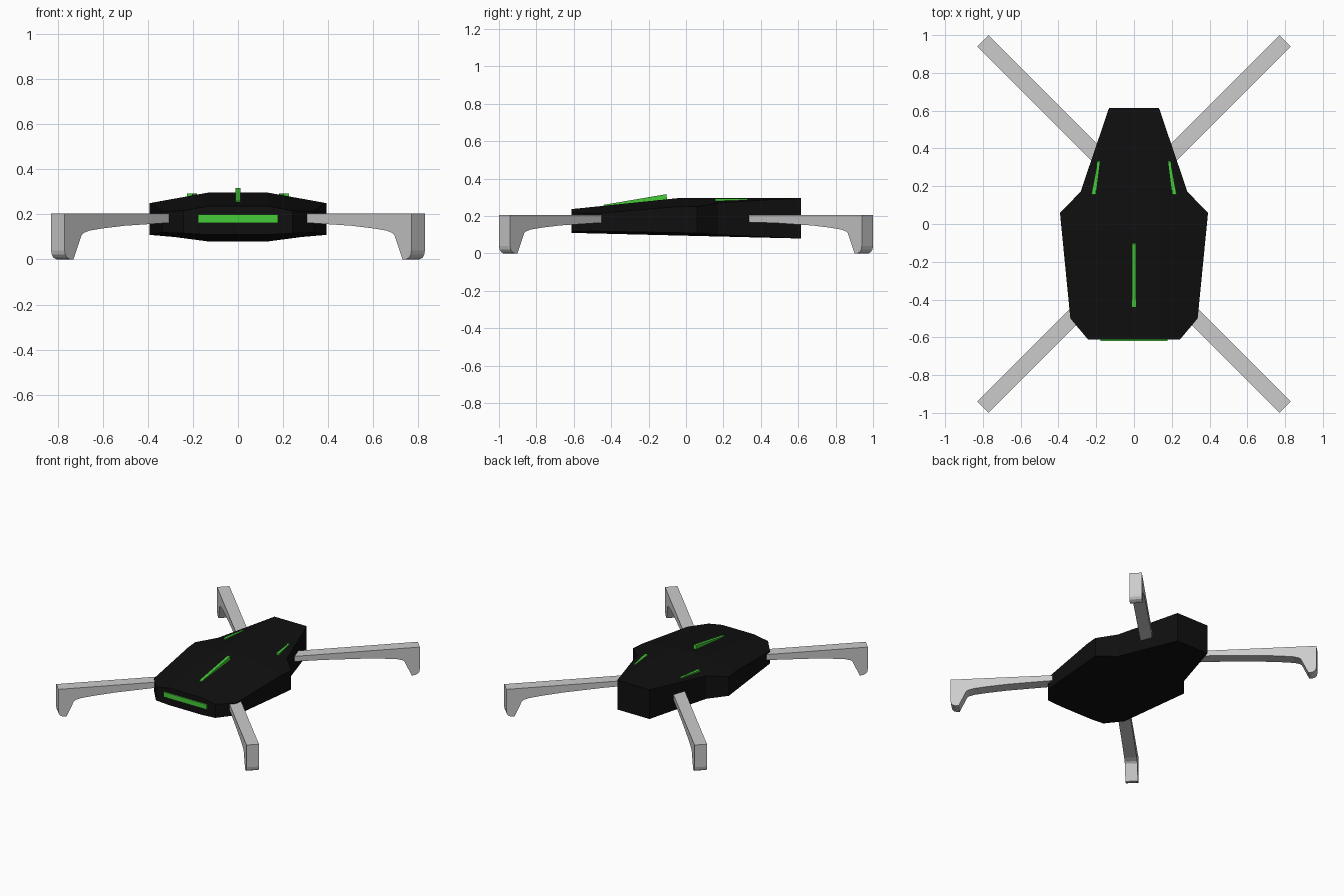
import bpy, bmesh
from mathutils import Vector

if "Cube" in bpy.data.objects:
    bpy.data.objects.remove(bpy.data.objects["Cube"])


def material(name, rgb):
    m = bpy.data.materials.new(name)
    m.diffuse_color = (*rgb, 1)
    m.use_nodes = True
    m.node_tree.nodes["Principled BSDF"].inputs["Base Color"].default_value = m.diffuse_color
    return m


black = material("black_shell", (0.005, 0.005, 0.005))
green = material("green_light", (0.06, 0.6, 0.04))


def finish(name, bm, mat=None):
    bmesh.ops.recalc_face_normals(bm, faces=bm.faces)
    me = bpy.data.meshes.new(name)
    bm.to_mesh(me)
    bm.free()
    ob = bpy.data.objects.new(name, me)
    bpy.context.collection.objects.link(ob)
    if mat:
        me.materials.append(mat)
    return ob


def prism(points, offset):
    """Extrude a closed polygon of 3D points along an offset vector."""
    bm = bmesh.new()
    face = bm.faces.new([bm.verts.new(p) for p in points])
    new = bmesh.ops.extrude_face_region(bm, geom=[face])["geom"]
    bmesh.ops.translate(bm, vec=Vector(offset),
                        verts=[v for v in new if isinstance(v, bmesh.types.BMVert)])
    return bm


# Body: faceted shell, flat along the middle, falling towards sides and nose
def top_z(x, y):
    return 0.297 - 0.103 * max(0, -0.03 - y) - 0.18 * max(0, abs(x) - 0.132)


def bottom_z(x, y):
    return 0.095 - 0.0245 * y + 0.06 * max(0, abs(x) - 0.132)


half = [(0.132, 0.615), (0.283, 0.17), (0.392, 0.06), (0.337, -0.5), (0.243, -0.612)]
outline = half + [(-x, y) for x, y in reversed(half)]
bm = prism([(x, y, 0) for x, y in outline], (0, 0, 1))
for co, no in (((0.132, 0, 0), (1, 0, 0)), ((-0.132, 0, 0), (1, 0, 0)),
               ((0, -0.03, 0), (0, 1, 0))):
    bmesh.ops.bisect_plane(bm, geom=bm.verts[:] + bm.edges[:] + bm.faces[:],
                           plane_co=co, plane_no=no, dist=1e-4)
for v in bm.verts:
    v.co.z = (top_z if v.co.z > 0.5 else bottom_z)(v.co.x, v.co.y)
finish("body", bm, black)

# Arms with feet: profile is (distance inward from the tip, height)
arm = [(0.9, 0.205), (0, 0.205), (0, 0.04), (0.004, 0.022), (0.015, 0.008), (0.035, 0),
       (0.055, 0), (0.1, 0.095), (0.106, 0.108), (0.12, 0.118), (0.155, 0.128),
       (0.24, 0.138), (0.38, 0.15), (0.66, 0.163), (0.9, 0.168)]
K = 0.5 ** 0.5
W = 0.03  # half width measured on each axis
for sy, end in ((-1, "front"), (1, "back")):
    for sx, side in ((-1, "left"), (1, "right")):
        pts = [(sx * (0.8 - d * K - W), sy * (0.97 - d * K + W), z) for d, z in arm]
        finish(f"{end}_{side}_arm", prism(pts, (sx * 2 * W, -sy * 2 * W, 0)))

# Front light bar
finish("front_light", prism([(-0.177, -0.62, 0.163), (0.177, -0.62, 0.163),
                             (0.177, -0.62, 0.2), (-0.177, -0.62, 0.2)],
                            (0, 0.03, 0)), green)

# Wedge-shaped light fin on the nose
finish("top_light_fin", prism([(-0.011, -0.44, 0.25), (-0.011, -0.44, 0.26),
                               (-0.011, -0.105, 0.317), (-0.011, -0.1, 0.28)],
                              (0.022, 0, 0)), green)

# Tapered light strips on both shoulders
strip = [(0.203, 0.155), (0.226, 0.155), (0.193, 0.33), (0.181, 0.33)]
for sx, side in ((-1, "left"), (1, "right")):
    finish(f"{side}_light_strip",
           prism([(sx * x, y, 0.27) for x, y in strip], (0, 0, 0.023)), green)
